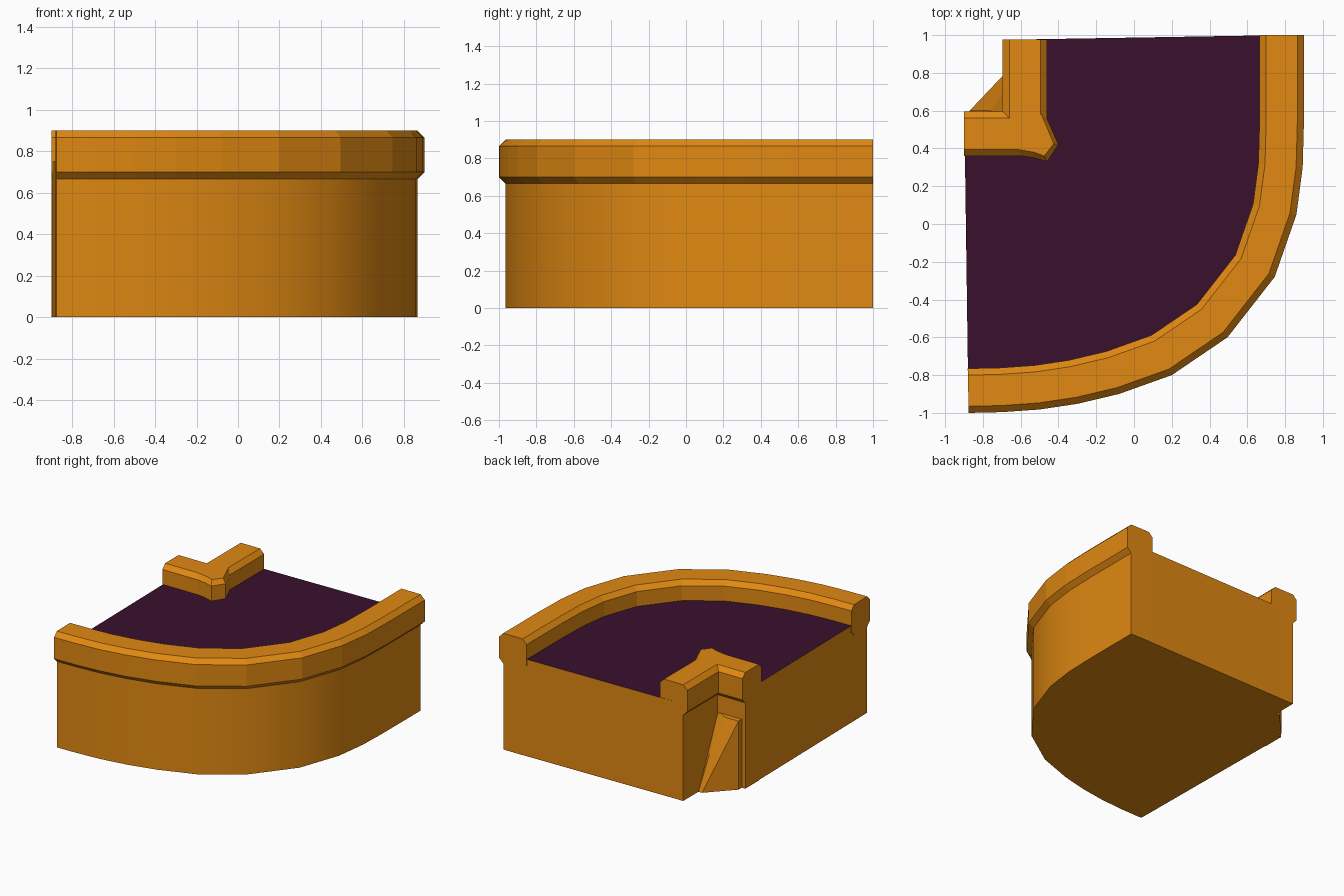
import bpy, bmesh
from mathutils import Vector

if "Cube" in bpy.data.objects:
    bpy.data.objects.remove(bpy.data.objects["Cube"])


def material(name, col):
    m = bpy.data.materials.new(name)
    m.diffuse_color = (*col, 1)
    m.use_nodes = True
    m.node_tree.nodes["Principled BSDF"].inputs["Base Color"].default_value = m.diffuse_color
    return m


ORANGE = material("orange", (0.75, 0.25, 0.006))
PURPLE = material("dark purple", (0.040, 0.005, 0.027))


def finish(name, bm, smooth=False):
    bmesh.ops.recalc_face_normals(bm, faces=bm.faces)
    me = bpy.data.meshes.new(name)
    bm.to_mesh(me)
    bm.free()
    ob = bpy.data.objects.new(name, me)
    bpy.context.collection.objects.link(ob)
    me.materials.append(ORANGE)
    me.materials.append(PURPLE)
    if smooth:
        bpy.ops.object.select_all(action='DESELECT')
        ob.select_set(True)
        bpy.context.view_layer.objects.active = ob
        bpy.ops.object.shade_smooth_by_angle(angle=0.6)
    return ob


def offset(path, d):
    """Shift an open path to its right-hand side with mitred joints."""
    pts = [Vector(p) for p in path]
    normals = []
    for a, b in zip(pts, pts[1:]):
        t = (b - a).normalized()
        normals.append(Vector((t.y, -t.x)))
    out = []
    for i, p in enumerate(pts):
        n0 = normals[max(i - 1, 0)]
        n1 = normals[min(i, len(normals) - 1)]
        out.append(p + (n0 + n1) * d / (1 + n0.dot(n1)))
    return out


def sweep(name, path, profile, smooth=False):
    """Sweep a closed (offset, height) profile along a path, capping the ends."""
    bm = bmesh.new()
    rows = [[bm.verts.new((p.x, p.y, z)) for p in offset(path, d)] for d, z in profile]
    for r0, r1 in zip(rows, rows[1:] + rows[:1]):
        for i in range(len(path) - 1):
            bm.faces.new((r0[i], r0[i + 1], r1[i + 1], r1[i]))
    for end in (0, -1):
        bm.faces.new([r[end] for r in rows])
    return finish(name, bm, smooth)


def prism(name, layers):
    """Stack matching outlines given as (outline, height)."""
    bm = bmesh.new()
    rows = [[bm.verts.new((p[0], p[1], z)) for p in pts] for pts, z in layers]
    n = len(rows[0])
    for r0, r1 in zip(rows, rows[1:]):
        for i in range(n):
            j = (i + 1) % n
            bm.faces.new((r0[i], r0[j], r1[j], r1[i]))
    bm.faces.new(rows[0])
    bm.faces.new(rows[-1])
    return finish(name, bm)


CURVE = [(.9, 1), (.9, .55), (.893, .3), (.86, .05), (.745, -.28), (.495, -.6),
         (.2, -.8), (-.08, -.9), (-.3, -.952), (-.5, -.982), (-.7, -.996), (-.875, -1)]
CORNER = [(-.46, .977), (-.46, .36), (-.9, .36)]
CAP = [(0, .70), (0, .865), (.035, .9), (.2, .9), (.235, .865), (.235, .70),
       (.2, .665), (.035, .665)]
WALL = [(.035, 0), (.035, .68), (.2, .68), (.2, 0)]

# Outer curved and inner corner walls, each with a bevelled cap
for label, path in (("outer", CURVE), ("inner", CORNER)):
    sweep(label + "_wall", path, WALL, True)
    sweep(label + "_wall_cap", path, CAP)

# Solid base with the dark road on its top face
outline = offset(CURVE, .12) + [(-.895, .36), (-.9, .46), (-.58, .46), (-.58, .977)]
road = prism("road_base", [(outline, 0), (outline, .75)])
for f in road.data.polygons:
    if abs(f.normal.z) > .9 and f.center.z > .7:
        f.material_index = 1

# Faceted block on the inner corner
block = [(-.66, .57), (-.475, .59), (-.40, .42), (-.46, .33), (-.53, .35), (-.66, .37)]
top = [(-.65, .56), (-.49, .58), (-.425, .425), (-.475, .36), (-.53, .38), (-.65, .40)]
prism("inner_corner_block", [(block, .70), (block, .865), (top, .9)])

# Sloped buttress in the notch behind the corner
bm = bmesh.new()
for p in [(-.69, .79, 0), (-.87, .6, 0), (-.87, .6, .53), (-.76, .6, .53), (-.69, .70, .26),
          (-.66, .79, 0), (-.66, .55, 0), (-.87, .55, 0), (-.87, .55, .53), (-.66, .55, .53)]:
    bm.verts.new(p)
bmesh.ops.convex_hull(bm, input=bm.verts)
finish("corner_buttress", bm)
